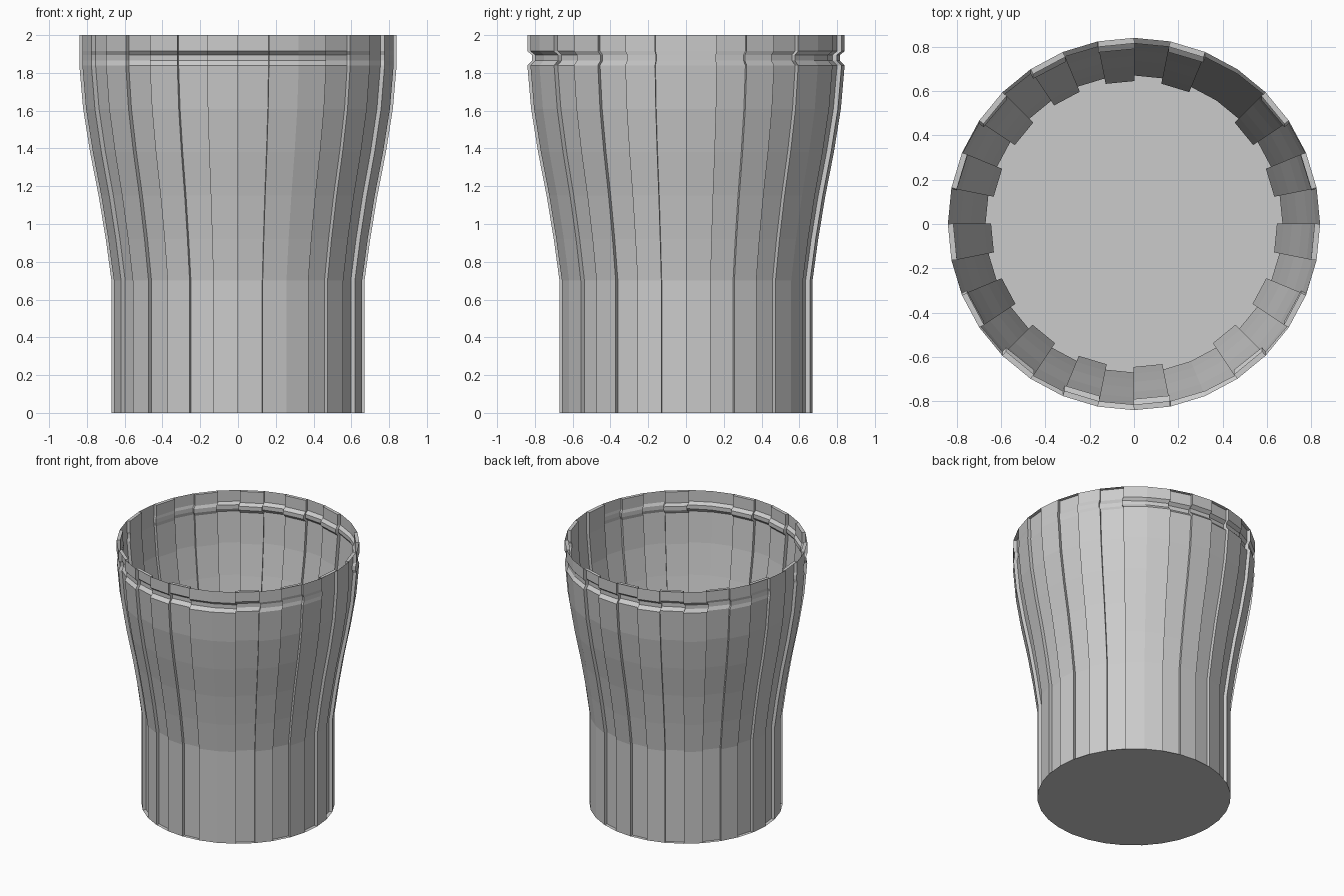
import bpy, bmesh, math
from mathutils import Vector

if "Cube" in bpy.data.objects:
    bpy.data.objects.remove(bpy.data.objects["Cube"])

N = 32
DEPTH = 0.025
# staves pushed inwards, counted anticlockwise from +x
RECESSED = {1, 3, 27, 29, 31} | set(range(6, 25, 2))

# side profile: height, radius, y squeeze (the rim groove only narrows along y)
PROFILE = [
    (0.0, 0.67, 1), (0.70, 0.67, 1), (0.92, 0.70, 1), (1.15, 0.738, 1),
    (1.38, 0.783, 1), (1.61, 0.82, 1), (1.84, 0.84, 1),
    (1.865, 0.84, 0.97), (1.895, 0.84, 0.97), (1.915, 0.84, 1), (2.0, 0.84, 1),
]

bm = bmesh.new()

# full rings of the cup wall
rings = []
for z, r, sy in PROFILE:
    rings.append([bm.verts.new((r * math.cos(2 * math.pi * k / N),
                                r * sy * math.sin(2 * math.pi * k / N), z))
                  for k in range(N)])


def strip(left, right):
    """Wall of quads between two vertical lines of vertices."""
    for j in range(len(left) - 1):
        bm.faces.new((left[j], right[j], right[j + 1], left[j + 1]))


# staves, either flush or recessed with side walls and end ledges
for k in range(N):
    left = [ring[k] for ring in rings]
    right = [ring[(k + 1) % N] for ring in rings]
    if k not in RECESSED:
        strip(left, right)
        continue
    mid = 2 * math.pi * (k + 0.5) / N
    push = Vector((-math.cos(mid), -math.sin(mid), 0)) * DEPTH
    a = [bm.verts.new(v.co + push) for v in left]
    b = [bm.verts.new(v.co + push) for v in right]
    strip(left, a)
    strip(a, b)
    strip(b, right)
    bm.faces.new((left[0], right[0], b[0], a[0]))
    bm.faces.new((a[-1], b[-1], right[-1], left[-1]))

# floor
bm.faces.new(list(reversed(rings[0])))

mesh = bpy.data.meshes.new("staved_cup")
bm.to_mesh(mesh)
bm.free()
cup = bpy.data.objects.new("staved_cup", mesh)
bpy.context.collection.objects.link(cup)
